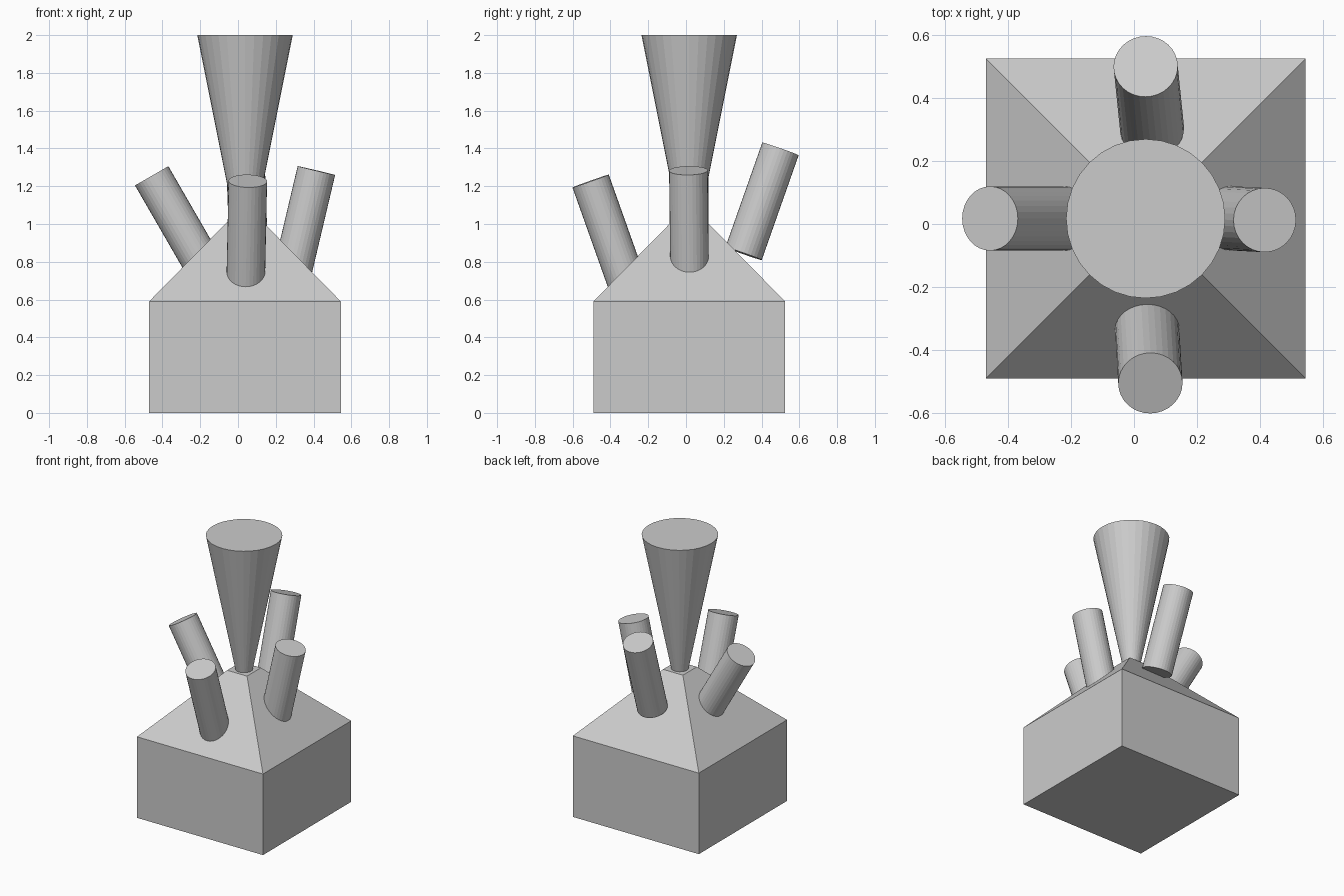
import bpy
import math
from mathutils import Vector

cube = bpy.data.objects.get("Cube")
if cube:
    bpy.data.objects.remove(cube, do_unlink=True)

# Single plain grey
grey = bpy.data.materials.new("plain_grey")
grey.use_nodes = True
colour = (0.6, 0.6, 0.6, 1)
grey.diffuse_color = colour
grey.node_tree.nodes["Principled BSDF"].inputs["Base Color"].default_value = colour

CX, CY = 0.037, 0.017      # axis of the body
HALF = 0.5075              # half width of the body
EAVES, RIDGE = 0.59, 1.025
PIPE_RADIUS = 0.102
PIPE_LENGTH = 0.588


def finish(name):
    obj = bpy.context.object
    obj.name = name
    obj.data.materials.append(grey)
    return obj


def frustum(name, bottom, top, r1, r2, sides=32, turn=0):
    """Flat-shaded tapered solid running from bottom to top."""
    bottom, top = Vector(bottom), Vector(top)
    axis = top - bottom
    bpy.ops.mesh.primitive_cone_add(vertices=sides, radius1=r1, radius2=r2,
                                    depth=axis.length, location=(bottom + top) / 2)
    obj = finish(name)
    if turn:
        obj.rotation_euler.z = turn
    else:
        obj.rotation_euler = Vector((0, 0, 1)).rotation_difference(axis).to_euler()
    return obj


# Box body
bpy.ops.mesh.primitive_cube_add(size=1, location=(CX, CY, EAVES / 2))
finish("body").scale = (2 * HALF, 2 * HALF, EAVES)

# Truncated pyramid roof
root2 = math.sqrt(2)
frustum("roof", (CX, CY, EAVES), (CX, CY, RIDGE), HALF * root2, 0.08 * root2,
        sides=4, turn=math.pi / 4)

# Flared central funnel
frustum("funnel", (CX, CY, 1.0), (CX, CY, 2.0), 0.0525, 0.2525)

# Leaning pipes: centre of the upper end and direction of lean
pipes = {
    "right_pipe": ((-0.457, 0.0175, 1.255), (-0.50, 0, 0.866)),
    "left_pipe": ((0.415, 0.0125, 1.283), (0.23, -0.012, 0.973)),
    "front_pipe": ((0.052, -0.505, 1.2275), (0.02, -0.335, 0.942)),
    "back_pipe": ((0.037, 0.50, 1.3975), (-0.034, 0.332, 0.943)),
}
for name, (top, lean) in pipes.items():
    top = Vector(top)
    bottom = top - Vector(lean).normalized() * PIPE_LENGTH
    frustum(name, bottom, top, PIPE_RADIUS, PIPE_RADIUS)
